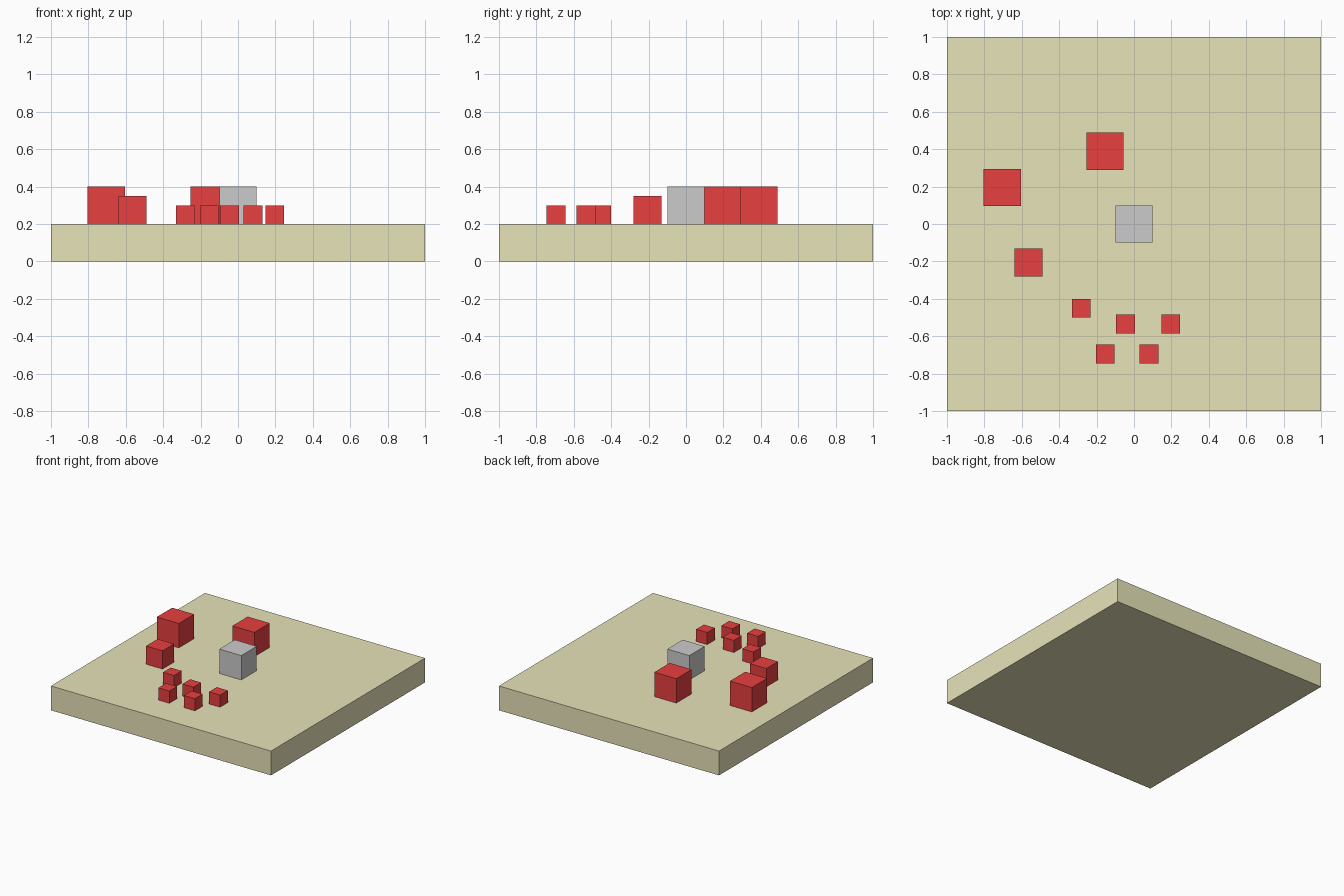
import bpy

if "Cube" in bpy.data.objects:
    bpy.data.objects.remove(bpy.data.objects["Cube"])


def make_material(name, color):
    mat = bpy.data.materials.new(name)
    mat.diffuse_color = color
    mat.use_nodes = True
    mat.node_tree.nodes["Principled BSDF"].inputs["Base Color"].default_value = mat.diffuse_color
    return mat


def box(name, x, y, bottom, size, mat=None):
    bpy.ops.mesh.primitive_cube_add(size=1, location=(x, y, bottom + size[2] / 2))
    obj = bpy.context.object
    obj.name = name
    obj.scale = size
    bpy.ops.object.transform_apply(location=False, rotation=False, scale=True)
    if mat:
        obj.data.materials.append(mat)
    return obj


sand = make_material("sand", (0.8, 0.77, 0.49, 1))
red = make_material("red", (0.8, 0.05, 0.05, 1))
TOP = 0.2

# Square ground slab
box("ground_slab", 0, 0, 0, (2, 2, TOP), sand)

# Grey cube in the middle
box("center_cube", 0, 0, TOP, (0.2, 0.2, 0.2))

# Red cubes scattered on the slab: x, y, edge length
red_cubes = [
    ("large_cube", -0.155, 0.39, 0.2),
    ("large_cube", -0.705, 0.195, 0.2),
    ("medium_cube", -0.565, -0.205, 0.15),
    ("small_cube", -0.282, -0.45, 0.1),
    ("small_cube", -0.045, -0.535, 0.1),
    ("small_cube", 0.197, -0.535, 0.1),
    ("small_cube", -0.153, -0.695, 0.1),
    ("small_cube", 0.08, -0.695, 0.1),
]
for name, x, y, edge in red_cubes:
    box(name, x, y, TOP, (edge, edge, edge), red)
